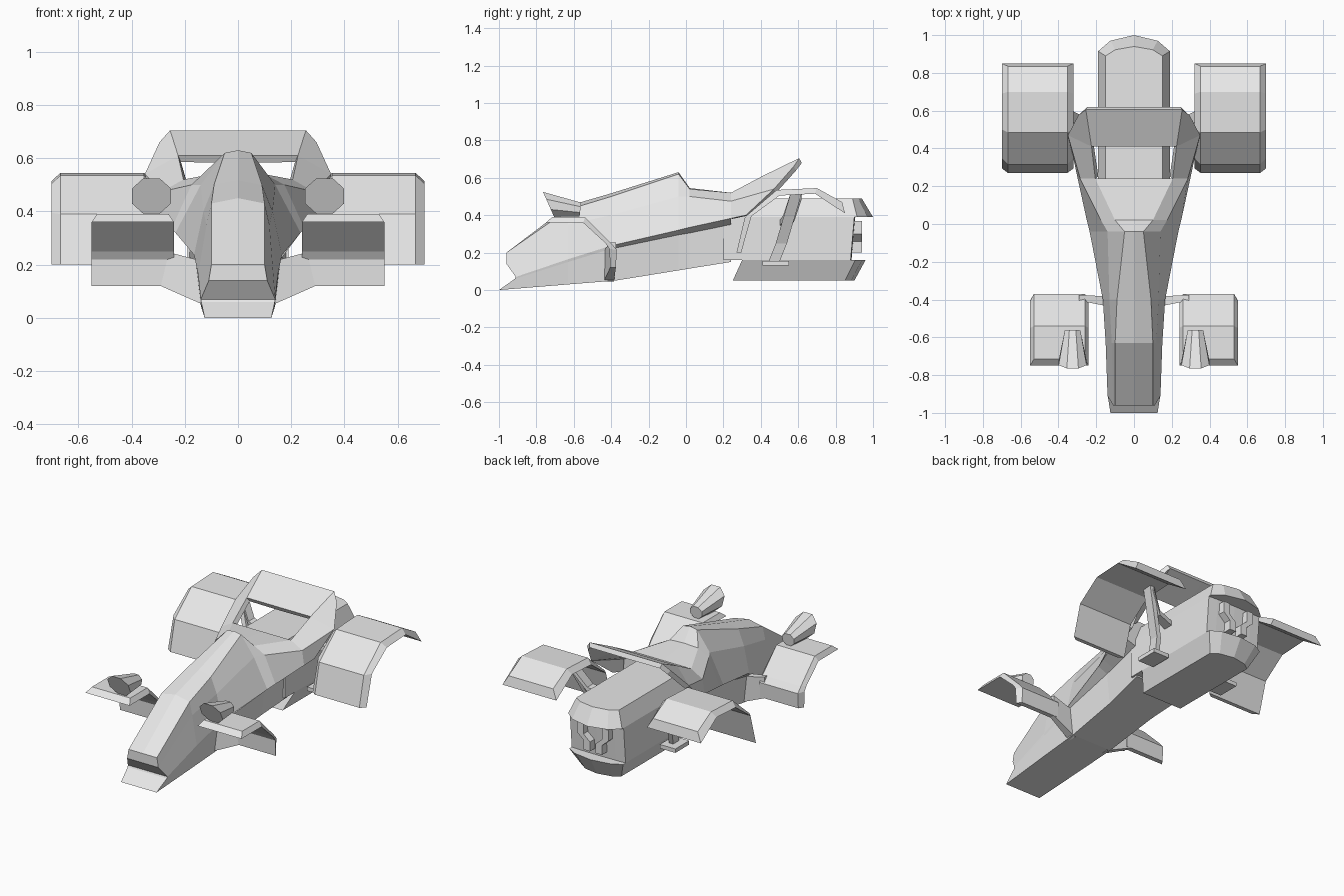
import bpy, bmesh
from mathutils import Vector

if "Cube" in bpy.data.objects:
    bpy.data.objects.remove(bpy.data.objects["Cube"])

grey = bpy.data.materials.new("light_grey")
grey.diffuse_color = (0.8, 0.8, 0.8, 1)
grey.use_nodes = True
grey.node_tree.nodes["Principled BSDF"].inputs["Base Color"].default_value = grey.diffuse_color


def make(name, verts, faces, mirror=False, thick=0):
    me = bpy.data.meshes.new(name)
    me.from_pydata(verts, [], faces)
    me.materials.append(grey)
    ob = bpy.data.objects.new(name, me)
    bpy.context.collection.objects.link(ob)
    if not thick:
        bm = bmesh.new()
        bm.from_mesh(me)
        bmesh.ops.recalc_face_normals(bm, faces=bm.faces)
        bm.to_mesh(me)
        bm.free()
    if mirror:
        ob.modifiers.new("mirror", 'MIRROR').merge_threshold = 0.001
    if thick:
        s = ob.modifiers.new("thickness", 'SOLIDIFY')
        s.thickness, s.offset = thick, -1
    return ob


def loft(name, rings, mirror=False, caps=True):
    """Bridge closed rings of equal length, capping both ends."""
    n = len(rings[0])
    verts = [p for r in rings for p in r]
    faces = [(k*n + i, k*n + (i+1) % n, (k+1)*n + (i+1) % n, (k+1)*n + i)
             for k in range(len(rings) - 1) for i in range(n)]
    if caps:
        e = (len(rings) - 1) * n
        faces += [tuple(range(n))[::-1], tuple(range(e, e + n))]
    return make(name, verts, faces, mirror)


# Front hull: half sections from bottom corner, under-ridge, ridge, shoulder,
# top edge to top centre; each point is (x, y, z)
sections = [
    [(.125, -1, 0), (.138, -.915, .06), (.14, -.91, .07), (.11, -.96, .14), (.1, -.96, .2), (0, -.96, .2)],
    [(.135, -.63, .03), (.147, -.63, .15), (.15, -.63, .165), (.118, -.63, .35), (.1, -.63, .43), (0, -.63, .45)],
    [(.14, -.38, .05), (.16, -.4, .22), (.165, -.4, .237), (.13, -.4, .4), (.09, -.4, .5), (0, -.4, .517)],
    [(.15, -.04, .105), (.17, -.04, .295), (.235, -.04, .32), (.14, -.04, .5), (.05, -.04, .62), (0, -.04, .63)],
    [(.155, .02, .115), (.175, .02, .305), (.25, .02, .335), (.175, .02, .5), (.1, .02, .54), (0, .02, .545)],
    [(.18, .24, .15), (.19, .24, .35), (.298, .24, .383), (.285, .24, .475), (.205, .24, .52), (0, .24, .52)],
]
verts, faces = [], []
for sec in sections:
    verts += sec + [(-x, y, z) for x, y, z in sec[-2::-1]]
n = 11
for k in range(len(sections) - 1):
    faces += [(k*n + i, k*n + (i+1) % n, (k+1)*n + (i+1) % n, (k+1)*n + i) for i in range(n)]
for e in (0, (len(sections) - 1) * n):
    faces += [(e + i, e + i + 1, e + 9 - i, e + 10 - i) for i in range(4)]
    faces.append((e + 4, e + 5, e + 6))
make("front_hull", verts, faces)

# Raised cowl with an open window behind the hull peak
cowl = [(.205, .24, .52), (.285, .24, .475), (.298, .24, .383), (.315, .32, .40),
        (.35, .47, .54), (.295, .575, .66), (.255, .605, .705), (.225, .41, .61),
        (0, .605, .705), (0, .41, .61)]
make("cowl", cowl, [(0, 1, 4, 7), (7, 4, 5, 6), (1, 2, 3, 4), (7, 6, 8, 9)], True, .03)


# Engine body: stacked slabs with a faceted rear outline
def plan(z, w, y0, ys, ye):
    ym = ys + (ye - ys) * .65
    return [(-w, y0, z), (w, y0, z), (w, ys, z), (w*.66, ym, z), (0, ye, z), (-w*.66, ym, z), (-w, ys, z)]


loft("engine_keel", [plan(.05, .14, .25, .85, .9), plan(.16, .19, .3, .905, .96)])
loft("engine_core", [plan(.16, .19, .2, .88, .885), plan(.39, .19, .2, .9, .905)])
loft("engine_top", [plan(.39, .19, .2, .915, 1.0), plan(.49, .15, .22, .89, .94)])

# Bent exhaust bars in the rear recess
loft("exhaust_bar", [[(x, .86, z), (x + .045, .86, z), (x + .045, .94, z), (x, .94, z)]
                     for x, z in ((.02, .2), (.02, .26), (.065, .3), (.065, .37))], True)


# Curved wing slabs: wide lower surface, narrower upper surface
def wing(name, top, bottom, x0, x1, c=.033):
    loft(name, [[(x0, *b), (x0 + c, *t), (x1 - c, *t), (x1, *b)] for t, b in zip(top, bottom)], True)


wing("rear_wing",
     [(.27, .2), (.315, .39), (.485, .535), (.70, .545), (.835, .47)],
     [(.295, .2), (.35, .395), (.5, .505), (.69, .515), (.85, .41)], .32, .7)
wing("front_wing",
     [(-.715, .39), (-.54, .39), (-.40, .25), (-.37, .215), (-.375, .12)],
     [(-.75, .36), (-.55, .36), (-.43, .25), (-.41, .22), (-.405, .12)], .24, .55, .02)


# Front wing brackets
def quad(x, ya, yb, za, zb):
    return [(x, ya, za), (x, yb, za), (x, yb, zb), (x, ya, zb)]


loft("front_bracket", [quad(.29, -.405, -.375, .12, .255), quad(.12, -.44, -.385, .045, .21)], True)

# Slanted struts with foot pedals
loft("rear_strut", [[(x, y - .03, z), (x + .03, y - .03, z), (x + .03, y + .03, z), (x, y + .03, z)]
                    for x, y, z in ((.23, .47, .15), (.25, .51, .25), (.37, .59, .52))], True)
loft("foot_pedal", [quad(.2, .41, .55, .13, .155), quad(.31, .41, .55, .13, .155)], True)
loft("wing_arm", [quad(.17, .5, .56, .34, .37), quad(.29, .52, .58, .37, .40), quad(.37, .56, .62, .49, .52)], True)

# Tapered octagonal lamps on the front wings
from math import cos, sin, pi
lamp = []
for y, z, r, tilt in ((-.735, .458, .08, -.4), (-.565, .43, .045, .1)):
    lamp.append([(.325 + r*cos(a), y + tilt*r*sin(a), z + r*.9*sin(a))
                 for a in [pi/8 + i*pi/4 for i in range(8)]])
loft("front_lamp", lamp, True)
